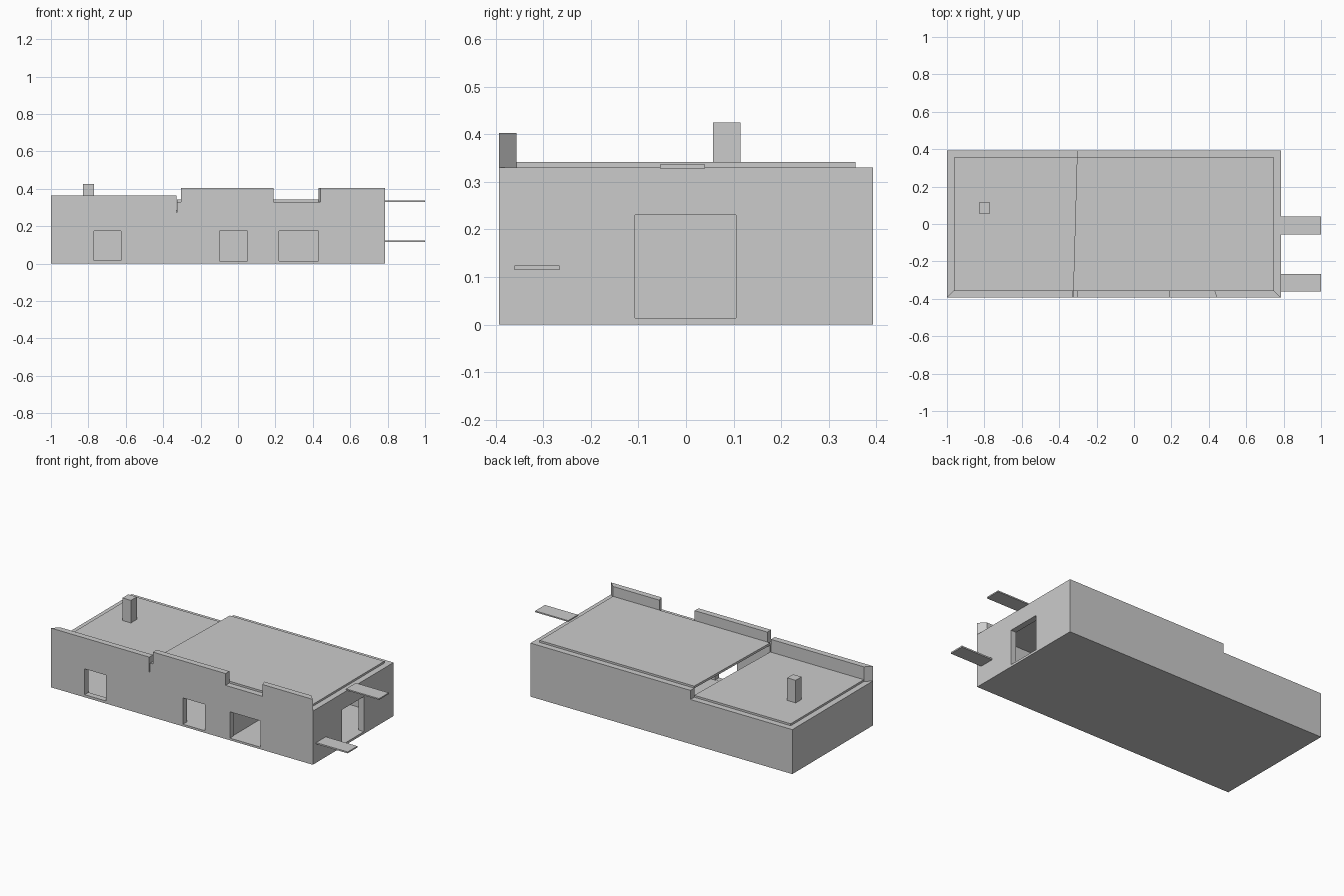
import bpy, bmesh

if "Cube" in bpy.data.objects:
    bpy.data.objects.remove(bpy.data.objects["Cube"])

X0, X1, Y0, Y1 = -1.0, 0.785, -0.393, 0.393   # outer walls
T = 0.037                                     # wall thickness
LOW, HIGH = 0.274, 0.33                       # wall heights left / right
STEP_F, STEP_B = -0.325, -0.305               # slanted step, front / back x


def prism(name, plan, z0, z1):
    """Extrude a convex xy outline between two heights."""
    bm = bmesh.new()
    lo = [bm.verts.new((x, y, z0)) for x, y in plan]
    hi = [bm.verts.new((x, y, z1)) for x, y in plan]
    bm.faces.new(lo[::-1])
    bm.faces.new(hi)
    n = len(plan)
    for i in range(n):
        j = (i + 1) % n
        bm.faces.new((lo[i], lo[j], hi[j], hi[i]))
    bmesh.ops.recalc_face_normals(bm, faces=bm.faces)
    mesh = bpy.data.meshes.new(name)
    bm.to_mesh(mesh)
    bm.free()
    ob = bpy.data.objects.new(name, mesh)
    bpy.context.collection.objects.link(ob)
    return ob


def box(name, x0, x1, y0, y1, z0, z1):
    return prism(name, [(x0, y0), (x1, y0), (x1, y1), (x0, y1)], z0, z1)


def combine(target, tool, operation):
    """Apply a boolean and remove the helper object."""
    mod = target.modifiers.new(operation, 'BOOLEAN')
    mod.operation = operation
    mod.solver = 'EXACT'
    mod.object = tool
    bpy.context.view_layer.objects.active = target
    bpy.ops.object.modifier_apply(modifier=mod.name)
    bpy.data.objects.remove(tool, do_unlink=True)


# hollow building shell: tall block with the left part cut lower
shell = box("building_shell", X0, X1, Y0, Y1, 0, HIGH)
combine(shell, prism("step_cutter", [(-1.1, -0.5), (STEP_F, -0.5), (STEP_F, Y0),
                                     (STEP_B, Y1), (STEP_B, 0.5), (-1.1, 0.5)],
                     LOW, 0.6), 'DIFFERENCE')
combine(shell, box("room_cutter", X0 + T, X1 - T, Y0 + T, Y1 - T, 0.012, 0.6), 'DIFFERENCE')

# front windows and the side doorway
for a, b, z in ((-0.77, -0.625, 0.016), (-0.10, 0.05, 0.013), (0.22, 0.43, 0.013)):
    combine(shell, box("window_cutter", a, b, Y0 - 0.1, Y0 + T + 0.02, z, 0.175), 'DIFFERENCE')
combine(shell, box("door_cutter", X1 - T - 0.02, X1 + 0.1, -0.107, 0.105, 0.014, 0.23), 'DIFFERENCE')

# inner partition beside the wide window
box("partition_wall", 0.185, 0.215, Y0 + T, Y1 - T, 0.012, HIGH)

# roof slabs, slightly proud of the wall tops
yi0, yi1 = Y0 + T, Y1 - T
prism("lower_roof", [(X0 + T, yi0), (STEP_F, yi0), (STEP_B, yi1), (X0 + T, yi1)],
      LOW - 0.002, LOW + 0.012)
prism("upper_roof", [(STEP_F, yi0), (X1 - T, yi0), (X1 - T, yi1), (STEP_B, yi1)],
      HIGH - 0.002, HIGH + 0.012)

# front parapets with mitred outer ends
prism("parapet_left", [(X0, Y0), (-0.33, Y0), (-0.33, yi0), (X0 + T, yi0)], LOW, 0.365)
prism("parapet_middle", [(-0.305, Y0), (0.19, Y0), (0.19, yi0), (-0.305, yi0)], HIGH, 0.403)
prism("parapet_right", [(0.442, Y0), (X1, Y0), (X1 - T, yi0), (0.43, yi0)], HIGH, 0.403)

# chimney on the lower roof
box("chimney", -0.828, -0.77, 0.057, 0.114, LOW + 0.01, 0.425)

# thin plates sticking out of the right wall
box("upper_plate", X1 - 0.01, 1.0, -0.055, 0.04, 0.328, 0.336)
box("lower_plate", X1 - 0.01, 1.0, -0.36, -0.266, 0.115, 0.124)
